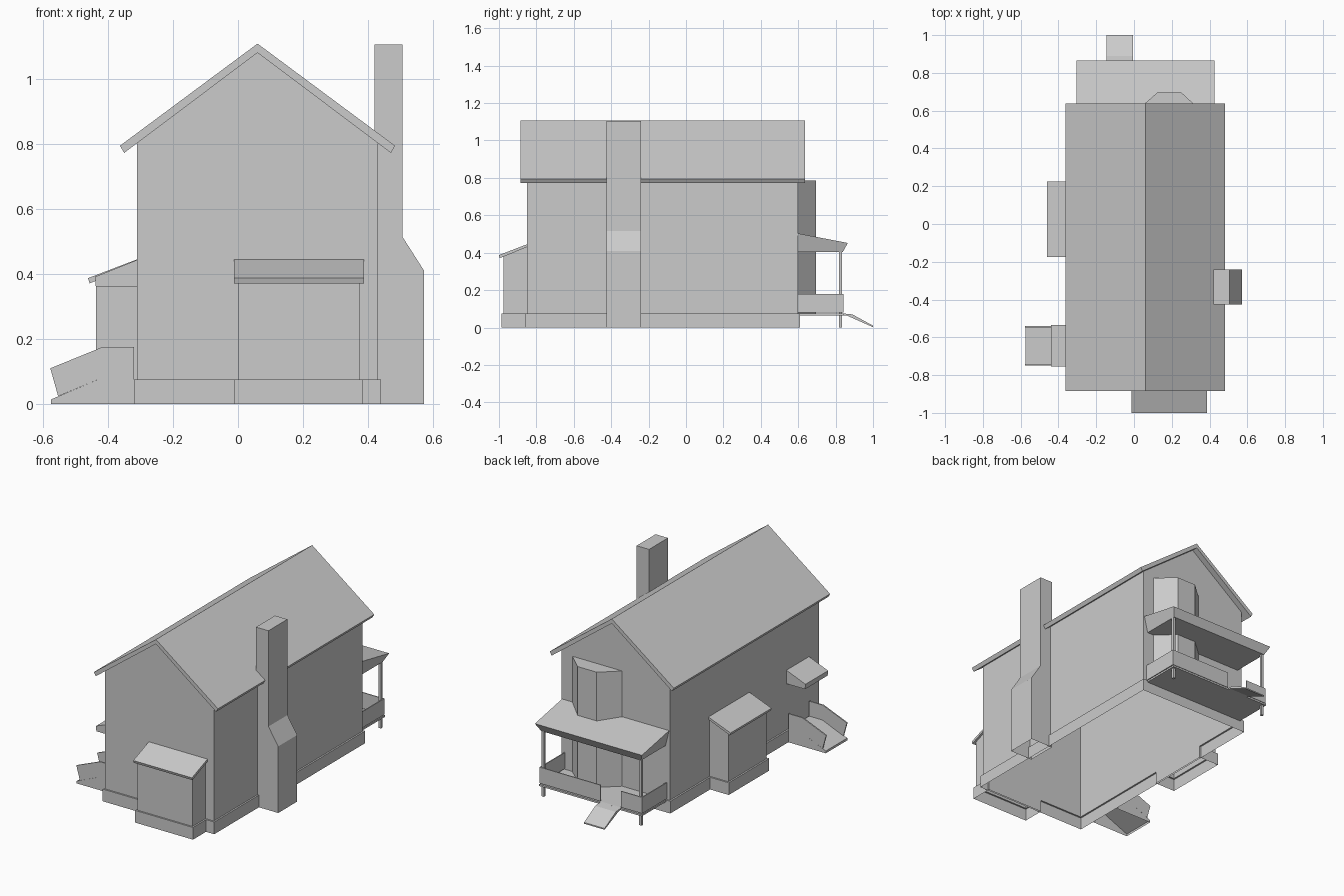
import bpy, bmesh, math
from mathutils import Matrix, Vector

if "Cube" in bpy.data.objects:
    bpy.data.objects.remove(bpy.data.objects["Cube"])


def finish(name, bm, drop=None, mat=None):
    """Turn a bmesh into an object, removing faces that match drop."""
    bmesh.ops.recalc_face_normals(bm, faces=bm.faces[:])
    bm.normal_update()
    if drop:
        bmesh.ops.delete(bm, geom=[f for f in bm.faces if drop(f)], context='FACES')
    if mat:
        bm.transform(mat)
    me = bpy.data.meshes.new(name)
    bm.to_mesh(me)
    bm.free()
    ob = bpy.data.objects.new(name, me)
    bpy.context.collection.objects.link(ob)
    return ob


def is_bottom(f):
    z = [v.co.z for v in f.verts]
    return f.normal.z < -0.99 and max(z) < 0.08


def prism(name, profile, axis, a, b, drop=None, mat=None):
    """Extrude a 2D profile along an axis from a to b."""
    place = {'x': lambda p, t: (t, p[0], p[1]),
             'y': lambda p, t: (p[0], t, p[1]),
             'z': lambda p, t: (p[0], p[1], t)}[axis]
    bm = bmesh.new()
    lo = [bm.verts.new(place(p, a)) for p in profile]
    hi = [bm.verts.new(place(p, b)) for p in profile]
    n = len(profile)
    bm.faces.new(lo)
    bm.faces.new(hi[::-1])
    for i in range(n):
        bm.faces.new((lo[i], lo[(i + 1) % n], hi[(i + 1) % n], hi[i]))
    return finish(name, bm, drop, mat)


def box(name, x0, x1, y0, y1, z0, z1, drop=None, mat=None):
    return prism(name, [(x0, y0), (x1, y0), (x1, y1), (x0, y1)], 'z', z0, z1, drop, mat)


def skirt(name, x0, x1, y0, y1, z, ledge, mat=None):
    """Hollow foundation: outer walls with a narrow ledge on top."""
    bm = bmesh.new()
    rings = []
    for d, h in ((0, 0), (0, z), (ledge, z)):
        rings.append([bm.verts.new(c) for c in ((x0 + d, y0 + d, h), (x1 - d, y0 + d, h),
                                                (x1 - d, y1 - d, h), (x0 + d, y1 - d, h))])
    for r, s in zip(rings, rings[1:]):
        for i in range(4):
            j = (i + 1) % 4
            bm.faces.new((r[i], r[j], s[j], s[i]))
    return finish(name, bm, None, mat)


# Main house: open-bottomed shell with gable roof
BASE = 0.075
skirt("foundation", -0.32, 0.44, -0.86, 0.61, BASE, 0.01)
prism("house_walls", [(-0.31, BASE), (0.43, BASE), (0.43, 0.803), (0.06, 1.08), (-0.31, 0.803)],
      'y', -0.85, 0.60, lambda f: abs(f.normal.z) > 0.5)
prism("gable_roof", [(-0.363, 0.794), (0.06, 1.108), (0.483, 0.794), (0.47, 0.772),
                     (0.06, 1.08), (-0.35, 0.772)], 'y', -0.885, 0.637)

# Chimney with sloped shoulder
prism("chimney", [(0.42, 0), (0.572, 0), (0.572, 0.41), (0.505, 0.515), (0.505, 1.105), (0.42, 1.105)],
      'y', -0.425, -0.24, is_bottom)

# Two lean-to annexes, on the front and left walls
for side, pos, angle in (("front", (0.187, -0.85, 0), 0), ("left", (-0.31, 0.025, 0), -90)):
    m = Matrix.Translation(Vector(pos)) @ Matrix.Rotation(math.radians(angle), 4, 'Z')
    skirt(side + "_annex_foundation", -0.197, 0.197, -0.137, 0.0, BASE, 0.01, m)
    prism(side + "_annex_walls", [(-0.127, BASE), (0, BASE), (0, 0.43), (-0.127, 0.381)],
          'x', -0.187, 0.187, lambda f: abs(f.normal.z) > 0.5, m)
    prism(side + "_annex_roof", [(0, 0.445), (-0.151, 0.387), (-0.146, 0.371), (0, 0.43)],
          'x', -0.2, 0.2, None, m)

# Side entrance: wedge canopy, sloped stoop and parapets
prism("side_canopy", [(-0.31, 0.36), (-0.31, 0.443), (-0.44, 0.391), (-0.437, 0.36)],
      'y', -0.755, -0.535)
prism("side_stoop", [(-0.32, 0), (-0.575, 0), (-0.575, 0.014), (-0.41, 0.084), (-0.32, 0.084)],
      'y', -0.75, -0.54, is_bottom)
for i, y in enumerate((-0.75, -0.548)):
    prism(f"side_parapet_{i + 1}", [(-0.32, 0.084), (-0.41, 0.084), (-0.553, 0.024),
                                    (-0.577, 0.11), (-0.415, 0.176), (-0.32, 0.176)],
          'y', y, y + 0.008)

# Bay on the back wall, running through the porch roof
prism("bay", [(0.015, 0.60), (0.122, 0.695), (0.252, 0.695), (0.355, 0.60)], 'z', BASE, 0.785)

# Back porch: deck, roof flaring outward, posts, parapets, ramp
L, R, OUT = -0.29, 0.41, 0.845
box("porch_deck", L, R, 0.60, OUT, 0.064, BASE)
bm = bmesh.new()
roof_pts = [(-0.305, 0.60, 0.503), (0.425, 0.60, 0.503), (0.425, 0.865, 0.452), (-0.305, 0.865, 0.452),
            (-0.28, 0.60, 0.403), (0.40, 0.60, 0.403), (0.40, 0.838, 0.403), (-0.28, 0.838, 0.403)]
v = [bm.verts.new(p) for p in roof_pts]
for q in ((0, 1, 2, 3), (7, 6, 5, 4), (0, 4, 5, 1), (1, 5, 6, 2), (2, 6, 7, 3), (3, 7, 4, 0)):
    bm.faces.new([v[i] for i in q])
finish("porch_roof", bm)

for i, x in enumerate((L + 0.017, R - 0.017)):
    box(f"porch_post_{i + 1}", x - 0.008, x + 0.008, 0.818, 0.834, 0, 0.403)
T = 0.006
for name, x0, x1, y0, y1 in (("left", L, L + T, 0.60, 0.841), ("right", R - T, R, 0.60, 0.841),
                             ("back_left", L, -0.145, 0.835, 0.841), ("back_right", -0.005, R, 0.835, 0.841)):
    box("porch_parapet_" + name, x0, x1, y0, y1, 0.08, 0.179)
prism("porch_ramp", [(0.835, 0.076), (0.89, 0.07), (1.0, 0.01), (1.0, 0.002), (0.86, 0.064), (0.835, 0.064)],
      'x', -0.145, -0.005)
